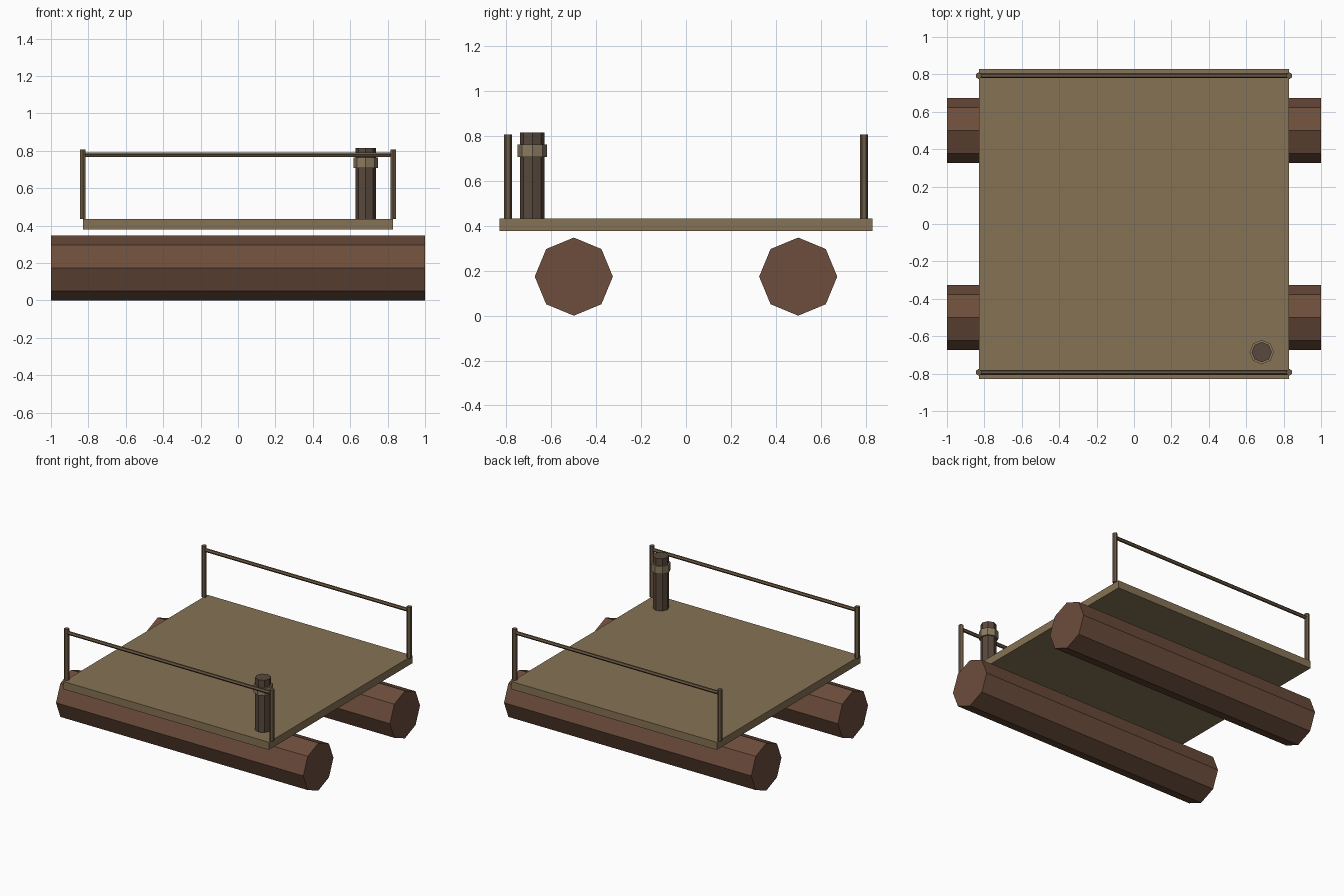
import bpy
from math import pi

if "Cube" in bpy.data.objects:
    bpy.data.objects.remove(bpy.data.objects["Cube"])


def material(name, rgb):
    m = bpy.data.materials.new(name)
    m.diffuse_color = (*rgb, 1)
    m.use_nodes = True
    m.node_tree.nodes["Principled BSDF"].inputs["Base Color"].default_value = m.diffuse_color
    return m


LOG = material("log_wood", (0.15, 0.075, 0.045))
DECK = material("deck_wood", (0.24, 0.17, 0.09))
RAIL = material("rail_wood", (0.15, 0.10, 0.055))
POST = material("bollard_wood", (0.10, 0.065, 0.045))
ROPE = material("rope", (0.26, 0.20, 0.12))


def finish(name, mat):
    ob = bpy.context.object
    ob.name = name
    ob.data.materials.append(mat)
    return ob


def upright(name, x, y, z0, z1, r, sides, mat):
    bpy.ops.mesh.primitive_cylinder_add(vertices=sides, radius=r, depth=z1 - z0,
                                        location=(x, y, (z0 + z1) / 2))
    return finish(name, mat)


def beam(name, y, z, length, r, sides, mat):
    bpy.ops.mesh.primitive_cylinder_add(vertices=sides, radius=r, depth=length,
                                        location=(0, y, z), rotation=(0, pi / 2, 0))
    return finish(name, mat)


# Deck platform
HALF, DECK_BOTTOM, DECK_TOP = 0.83, 0.378, 0.434
bpy.ops.mesh.primitive_cube_add(size=1, location=(0, 0, (DECK_BOTTOM + DECK_TOP) / 2))
deck = finish("deck", DECK)
deck.scale = (2 * HALF, 2 * HALF, DECK_TOP - DECK_BOTTOM)

# Float logs, railings and their end posts on both sides
for side, s in (("front", -1), ("back", 1)):
    beam(side + "_log", s * 0.5, 0.174, 2.0, 0.174, 8, LOG)
    beam(side + "_rail", s * 0.793, 0.779, 2 * HALF, 0.013, 6, RAIL)
    for end, e in (("left", -1), ("right", 1)):
        upright(f"{side}_{end}_rail_post", e * HALF, s * 0.793,
                DECK_TOP, 0.808, 0.018, 6, RAIL)

# Mooring bollard with rope collar
upright("bollard", 0.683, -0.685, DECK_TOP, 0.816, 0.054, 8, POST)
upright("bollard_collar", 0.683, -0.685, 0.708, 0.763, 0.065, 8, ROPE)
